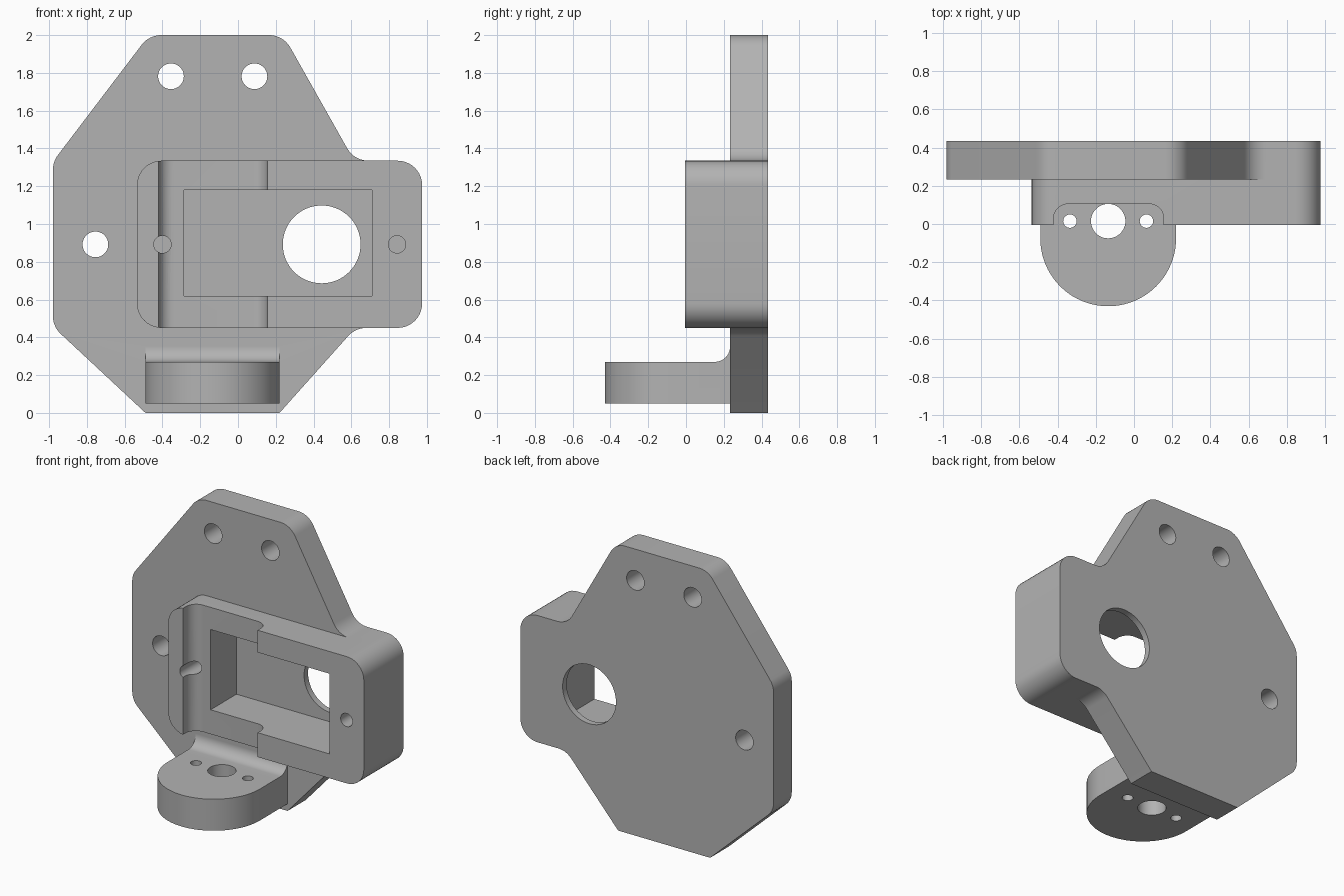
import bpy, bmesh, math
from mathutils import Vector

cube = bpy.data.objects.get("Cube")
if cube:
    bpy.data.objects.remove(cube, do_unlink=True)

grey = bpy.data.materials.new("plain grey")
grey.use_nodes = True
grey.diffuse_color = (0.45, 0.45, 0.45, 1)
grey.node_tree.nodes["Principled BSDF"].inputs["Base Color"].default_value = (0.45, 0.45, 0.45, 1)

TO_3D = {
    "x": lambda u, v, w: (w, u, v),
    "y": lambda u, v, w: (u, w, v),
    "z": lambda u, v, w: (u, v, w),
}


def rounded(corners, steps=10):
    """Outline from (u, v, radius) corners, each rounded by a tangent arc."""
    out = []
    for i, (u, v, r) in enumerate(corners):
        p = Vector((u, v))
        if r == 0:
            out.append(p)
            continue
        a = (Vector(corners[i - 1][:2]) - p).normalized()
        b = (Vector(corners[(i + 1) % len(corners)][:2]) - p).normalized()
        half = a.angle(b) / 2
        centre = p + (a + b).normalized() * r / math.sin(half)
        start = p + a * r / math.tan(half) - centre
        end = p + b * r / math.tan(half) - centre
        t0 = math.atan2(start.y, start.x)
        turn = math.atan2(start.x * end.y - start.y * end.x, start.dot(end))
        for k in range(steps + 1):
            t = t0 + turn * k / steps
            out.append(centre + Vector((math.cos(t), math.sin(t))) * r)
    return out


def circle(u, v, r, steps=48):
    return [Vector((u + r * math.cos(math.tau * k / steps),
                    v + r * math.sin(math.tau * k / steps))) for k in range(steps)]


def rect(u0, u1, v0, v1, r=0):
    return rounded([(u0, v0, r), (u1, v0, r), (u1, v1, r), (u0, v1, r)])


def extrude(name, outline, axis, lo, hi):
    bm = bmesh.new()
    rings = [[bm.verts.new(TO_3D[axis](p.x, p.y, w)) for p in outline] for w in (lo, hi)]
    bm.faces.new(rings[0])
    bm.faces.new(rings[1])
    n = len(outline)
    for i in range(n):
        j = (i + 1) % n
        bm.faces.new((rings[0][i], rings[0][j], rings[1][j], rings[1][i]))
    bmesh.ops.recalc_face_normals(bm, faces=bm.faces)
    mesh = bpy.data.meshes.new(name)
    bm.to_mesh(mesh)
    bm.free()
    mesh.materials.append(grey)
    obj = bpy.data.objects.new(name, mesh)
    bpy.context.collection.objects.link(obj)
    return obj


def combine(target, tool, operation):
    mod = target.modifiers.new(tool.name, "BOOLEAN")
    mod.operation = operation
    mod.solver = "EXACT"
    mod.object = tool
    bpy.context.view_layer.objects.active = target
    bpy.ops.object.modifier_apply(modifier=mod.name)
    bpy.data.objects.remove(tool, do_unlink=True)


BACK, FACE, FRONT = 0.434, 0.233, -0.005   # depths of plate back, plate face, housing front
LOW, HIGH, MID = 0.45, 1.335, 0.892        # housing heights
R = 0.13

# Back plate
bracket = extrude("mounting_bracket", rounded([
    (-0.49, 0, 0), (0.22, 0, 0), (0.622, LOW, R), (0.975, LOW, R),
    (0.975, HIGH, R), (0.615, HIGH, R), (0.24, 2, R), (-0.471, 2, R),
    (-0.98, 1.33, R), (-0.98, 0.457, R)]), "y", FACE, BACK)

# Motor housing block
combine(bracket, extrude("housing", rect(-0.535, 0.975, LOW, HIGH, R), "y", FRONT, 0.33), "UNION")

# Round lug and the fillet joining it to the plate
LUG_X, LUG_R = -0.135, 0.355
arc = [Vector((LUG_X + LUG_R * math.cos(t), -0.075 + LUG_R * math.sin(t)))
       for t in (math.pi + math.pi * k / 40 for k in range(41))]
arc += [Vector((LUG_X + LUG_R, 0.3)), Vector((LUG_X - LUG_R, 0.3))]
lug = extrude("lug", arc, "z", 0.05, 0.27)
fillet = extrude("lug_fillet", rounded([
    (0.3, 0.15, 0), (0.1, 0.15, 0), (0.1, 0.27, 0),
    (FACE, 0.27, 0.08), (FACE, 0.352, 0), (0.3, 0.352, 0)]),
    "x", LUG_X - LUG_R, LUG_X + LUG_R)
combine(lug, fillet, "UNION")
combine(bracket, lug, "UNION")

# Vertical channel across the housing front
channel = rounded([(-0.422, -0.2, 0), (0.155, -0.2, 0), (0.155, 0.105, 0.075), (-0.422, 0.105, 0.08)])
combine(bracket, extrude("channel", channel, "z", 0.4, 1.4), "DIFFERENCE")

# Motor pocket and shaft opening
combine(bracket, extrude("pocket", rect(-0.285, 0.71, 0.62, 1.18), "y", -0.2, 0.39), "DIFFERENCE")
combine(bracket, extrude("opening", circle(0.443, MID, 0.206, 64), "y", 0.3, 0.6), "DIFFERENCE")

# Plate bolt holes
for x, z in ((-0.355, 1.782), (0.087, 1.782), (-0.755, MID)):
    combine(bracket, extrude("bolt_hole", circle(x, z, 0.068), "y", 0.1, 0.6), "DIFFERENCE")

# Blind screw holes in the housing
for x in (-0.4, 0.842):
    combine(bracket, extrude("screw_hole", circle(x, MID, 0.046, 32), "y", -0.2, 0.25), "DIFFERENCE")

# Lug holes
for dx, r in ((-0.2, 0.035), (0, 0.09), (0.2, 0.035)):
    combine(bracket, extrude("lug_hole", circle(LUG_X + dx, 0.015, r), "z", -0.1, 0.4), "DIFFERENCE")

# Smooth curved walls, keep edges sharp
bpy.ops.object.select_all(action="DESELECT")
bracket.select_set(True)
bpy.context.view_layer.objects.active = bracket
bpy.ops.object.shade_smooth_by_angle(angle=math.radians(25))
